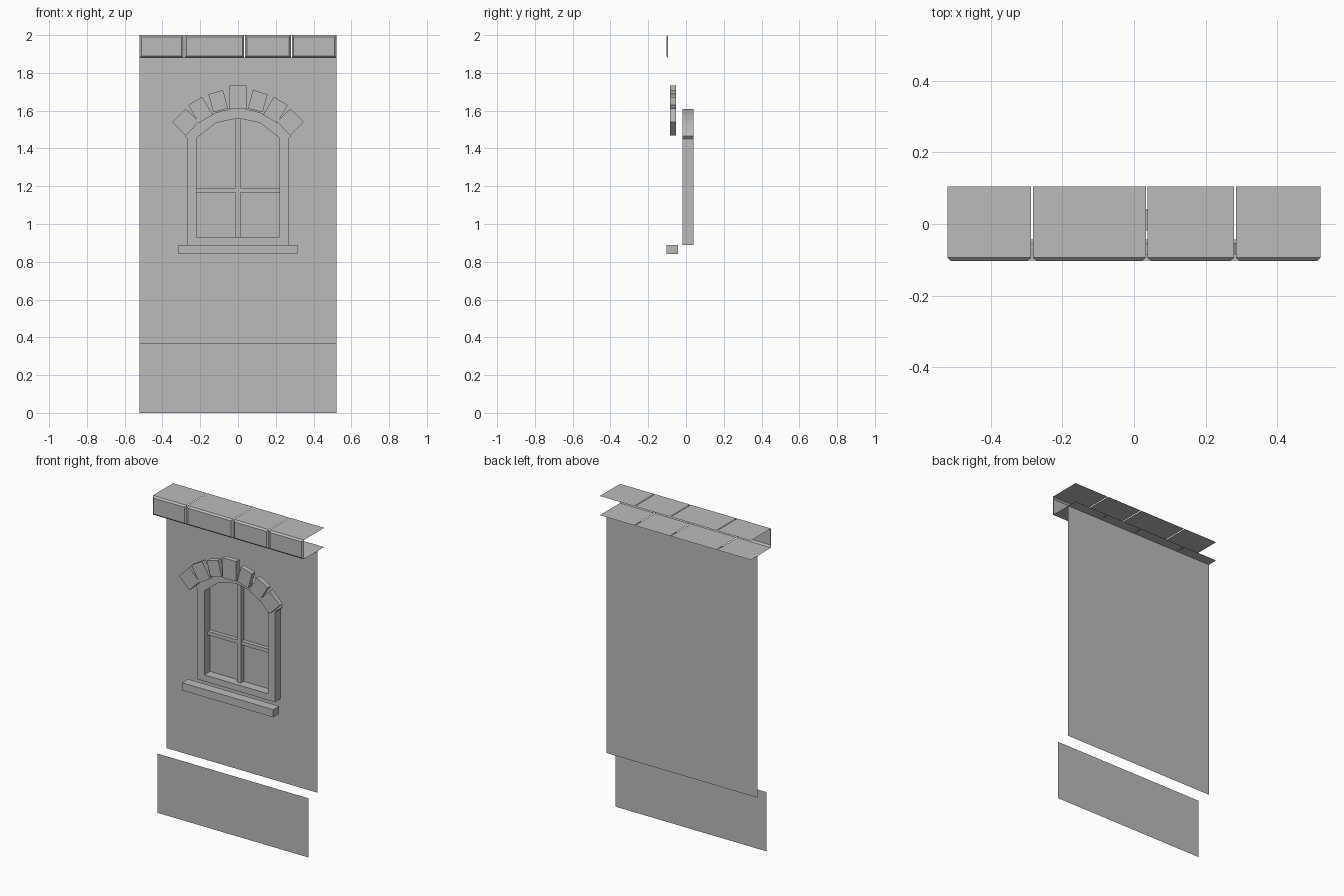
import bpy, bmesh
from math import radians, sin, cos, asin
from mathutils import Matrix, Vector

cube = bpy.data.objects.get("Cube")
if cube:
    bpy.data.objects.remove(cube, do_unlink=True)

stone = bpy.data.materials.new("plain_grey")
stone.use_nodes = True
GREY = (0.5, 0.5, 0.5, 1)
stone.diffuse_color = GREY
stone.node_tree.nodes["Principled BSDF"].inputs["Base Color"].default_value = GREY

HALF = 0.522      # half width of the wall
WALL_Y = 0.04     # wall plane
ARCH_Z = 1.267    # centre of the arch
ARCH_R = 0.343


def finish(bm, name):
    mesh = bpy.data.meshes.new(name)
    bm.to_mesh(mesh)
    bm.free()
    mesh.materials.append(stone)
    obj = bpy.data.objects.new(name, mesh)
    bpy.context.collection.objects.link(obj)
    return obj


def box(name, x, y, z, turn=None):
    """Box from (min, max) ranges, optionally moved by a matrix."""
    bm = bmesh.new()
    bmesh.ops.create_cube(bm, size=1)
    for v in bm.verts:
        v.co = [r[0] + (c + 0.5) * (r[1] - r[0]) for c, r in zip(v.co, (x, y, z))]
    if turn:
        bm.transform(turn)
    return finish(bm, name)


def panel(name, y, z0, z1):
    """Single upright sheet facing the front."""
    bm = bmesh.new()
    corners = ((-HALF, z0), (HALF, z0), (HALF, z1), (-HALF, z1))
    bm.faces.new([bm.verts.new((x, y, z)) for x, z in corners])
    return finish(bm, name)


def extrude_ring(name, outer, inner, y0, y1):
    """Solid ring between two matching closed outlines."""
    bm = bmesh.new()
    loops = [[bm.verts.new((x, y, z)) for x, z in line]
             for line, y in ((outer, y0), (inner, y0), (inner, y1), (outer, y1))]
    n = len(outer)
    for a, b in zip(loops, loops[1:] + loops[:1]):
        for i in range(n):
            j = (i + 1) % n
            bm.faces.new((a[i], a[j], b[j], b[i]))
    bmesh.ops.recalc_face_normals(bm, faces=bm.faces)
    return finish(bm, name)


# Wall and the forward base panel
panel("wall", WALL_Y, 0.37, 1.88)
panel("base_panel", -0.05, 0, 0.37)

# Arched window frame: smooth outer arc, faceted inner opening
spread = asin(0.28 / ARCH_R)
steps = 16
arc = []
for i in range(steps + 1):
    a = spread * (1 - 2 * i / steps)
    arc.append((ARCH_R * sin(a), ARCH_Z + ARCH_R * cos(a)))
outer = [(-0.267, 0.89), (0.267, 0.89), (0.267, 1.45)] + arc + [(-0.267, 1.45)]

facets = [(0.22, 1.455), (0.118, 1.535), (0, 1.56), (-0.118, 1.535), (-0.22, 1.455)]


def facet_height(x):
    for (xa, za), (xb, zb) in zip(facets, facets[1:]):
        if xb <= x <= xa:
            return za + (zb - za) * (x - xa) / (xb - xa)
    return facets[0][1]


def inner_point(x):
    x = max(-0.22, min(0.22, x))
    return (x, facet_height(x))


inner = [(-0.22, 0.93), (0.22, 0.93), (0.22, 1.44)]
for i in range(steps + 1):
    t = 4 * i / steps
    k = min(int(t), 3)
    inner.append(tuple(Vector(facets[k]).lerp(Vector(facets[k + 1]), t - k)))
inner.append((-0.22, 1.44))
extrude_ring("window_frame", outer, inner, -0.018, WALL_Y - 0.001)

# Glazing bars and sill
box("upright_bar", (-0.013, 0.013), (0.01, WALL_Y), (0.93, 1.56))
box("cross_bar", (-0.22, 0.22), (0.015, WALL_Y), (1.167, 1.19))
box("window_sill", (-0.315, 0.315), (-0.102, -0.043), (0.84, 0.888))

# Arch stones: (angle, width, height, centre radius)
stones = [(0, 0.092, 0.125, 0.405), (15.3, 0.08, 0.1, 0.397),
          (30.5, 0.086, 0.11, 0.391), (45.4, 0.1, 0.1, 0.389)]
for angle, w, h, r in stones:
    for side in ((1,) if angle == 0 else (-1, 1)):
        turn = (Matrix.Translation((0, 0, ARCH_Z))
                @ Matrix.Rotation(radians(angle * side), 4, 'Y'))
        name = "keystone" if angle == 0 else "arch_stone"
        box(name, (-w / 2, w / 2), (-0.085, -0.053), (r - h / 2, r + h / 2), turn)


def cornice_block(x0, x1):
    """Open channel: top and bottom sheets with a bevelled front face."""
    bm = bmesh.new()
    z0, z1, b = 1.88, 2.0, 0.01

    def rect(y, d):
        return [bm.verts.new((x, y, z)) for x, z in (
            (x0 + d, z0 + d), (x1 - d, z0 + d), (x1 - d, z1 - d), (x0 + d, z1 - d))]
    back, edge, front = rect(0.105, 0), rect(-0.094, 0), rect(-0.104, b)
    bm.faces.new(front)
    for i in range(4):
        j = (i + 1) % 4
        bm.faces.new((edge[i], edge[j], front[j], front[i]))
        if i in (0, 2):
            bm.faces.new((back[i], back[j], edge[j], edge[i]))
    bmesh.ops.recalc_face_normals(bm, faces=bm.faces)
    finish(bm, "cornice_block")


# Cornice row of four blocks with narrow joints
for x0, x1 in ((-HALF, -0.288), (-0.283, 0.033), (0.038, 0.28), (0.285, HALF)):
    cornice_block(x0, x1)
